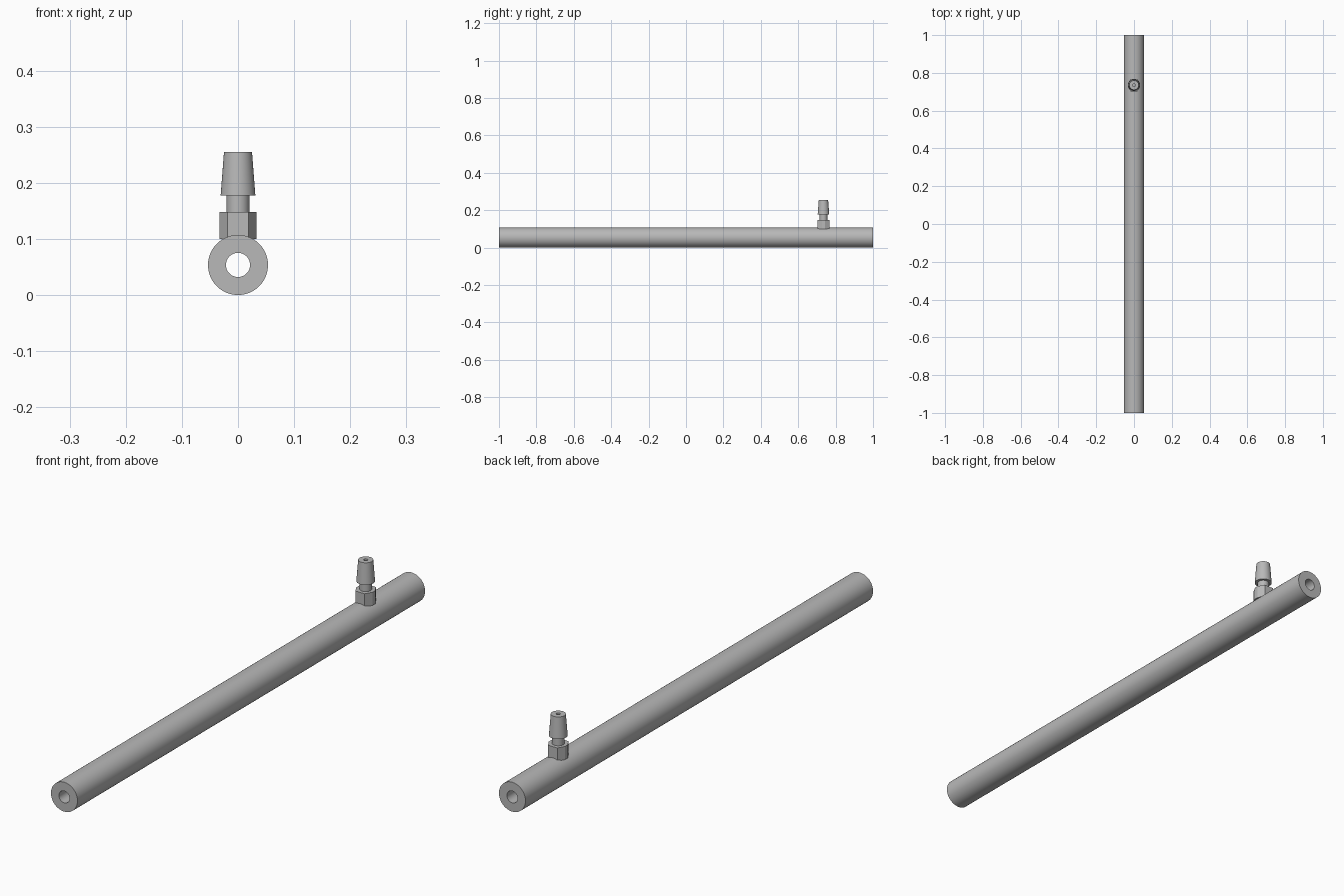
import bpy, bmesh, math
from mathutils import Matrix

cube = bpy.data.objects.get("Cube")
if cube:
    bpy.data.objects.remove(cube)

grey = bpy.data.materials.new("metal_grey")
grey.use_nodes = True
colour = (0.48, 0.48, 0.48, 1)
grey.diffuse_color = colour
grey.node_tree.nodes["Principled BSDF"].inputs["Base Color"].default_value = colour

RADIUS = 0.0535      # main tube
FITTING_Y = 0.735    # side fitting position


def finish(name, bm, smooth=True):
    bmesh.ops.remove_doubles(bm, verts=bm.verts, dist=1e-5)
    bmesh.ops.recalc_face_normals(bm, faces=bm.faces)
    mesh = bpy.data.meshes.new(name)
    bm.to_mesh(mesh)
    bm.free()
    mesh.materials.append(grey)
    obj = bpy.data.objects.new(name, mesh)
    bpy.context.collection.objects.link(obj)
    if smooth:
        bpy.ops.object.select_all(action="DESELECT")
        obj.select_set(True)
        bpy.context.view_layer.objects.active = obj
        bpy.ops.object.shade_smooth_by_angle(angle=math.radians(30))
    return obj


def lathe(name, profile, matrix, steps=64):
    """Spin a closed (radius, height) outline about z, then place it."""
    bm = bmesh.new()
    verts = [bm.verts.new((r, 0, z)) for r, z in profile]
    edges = [bm.edges.new((v, verts[i - 1])) for i, v in enumerate(verts)]
    bmesh.ops.spin(bm, geom=verts + edges, cent=(0, 0, 0), axis=(0, 0, 1),
                   angle=2 * math.pi, steps=steps)
    bm.transform(matrix)
    return finish(name, bm)


# Main tube, open right through along y
bore = 0.0215
lathe("main_tube", [(bore, -1), (RADIUS, -1), (RADIUS, 1), (bore, 1)],
      Matrix.Translation((0, 0, RADIUS)) @ Matrix.Rotation(math.pi / 2, 4, "X"))

# Narrow neck and tapered nozzle with a small bore
place = Matrix.Translation((0, FITTING_Y, 0))
hole = 0.007
lathe("nozzle", [(hole, 0.1), (0.0205, 0.1), (0.0205, 0.177), (0.031, 0.177),
                 (0.025, 0.255), (hole, 0.255)], place, 48)

# Hexagonal nut with its two side corners trimmed flat
bm = bmesh.new()
bmesh.ops.create_cone(bm, cap_ends=True, segments=6, radius1=0.0375,
                      radius2=0.0375, depth=0.048,
                      matrix=place @ Matrix.Translation((0, 0, 0.124))
                      @ Matrix.Rotation(math.pi / 2, 4, "Z"))
# Turn the corners to point along x
if max(v.co.x for v in bm.verts) < 0.035:
    bmesh.ops.rotate(bm, verts=bm.verts, cent=(0, FITTING_Y, 0),
                     matrix=Matrix.Rotation(math.pi / 6, 3, "Z"))
for side in (-1, 1):
    cut = bmesh.ops.bisect_plane(bm, geom=bm.verts[:] + bm.edges[:] + bm.faces[:],
                                 plane_co=(side * 0.033, 0, 0),
                                 plane_no=(side, 0, 0), clear_outer=True)
    bmesh.ops.holes_fill(bm, edges=[e for e in bm.edges if e.is_boundary])
finish("hex_nut", bm, smooth=False)
